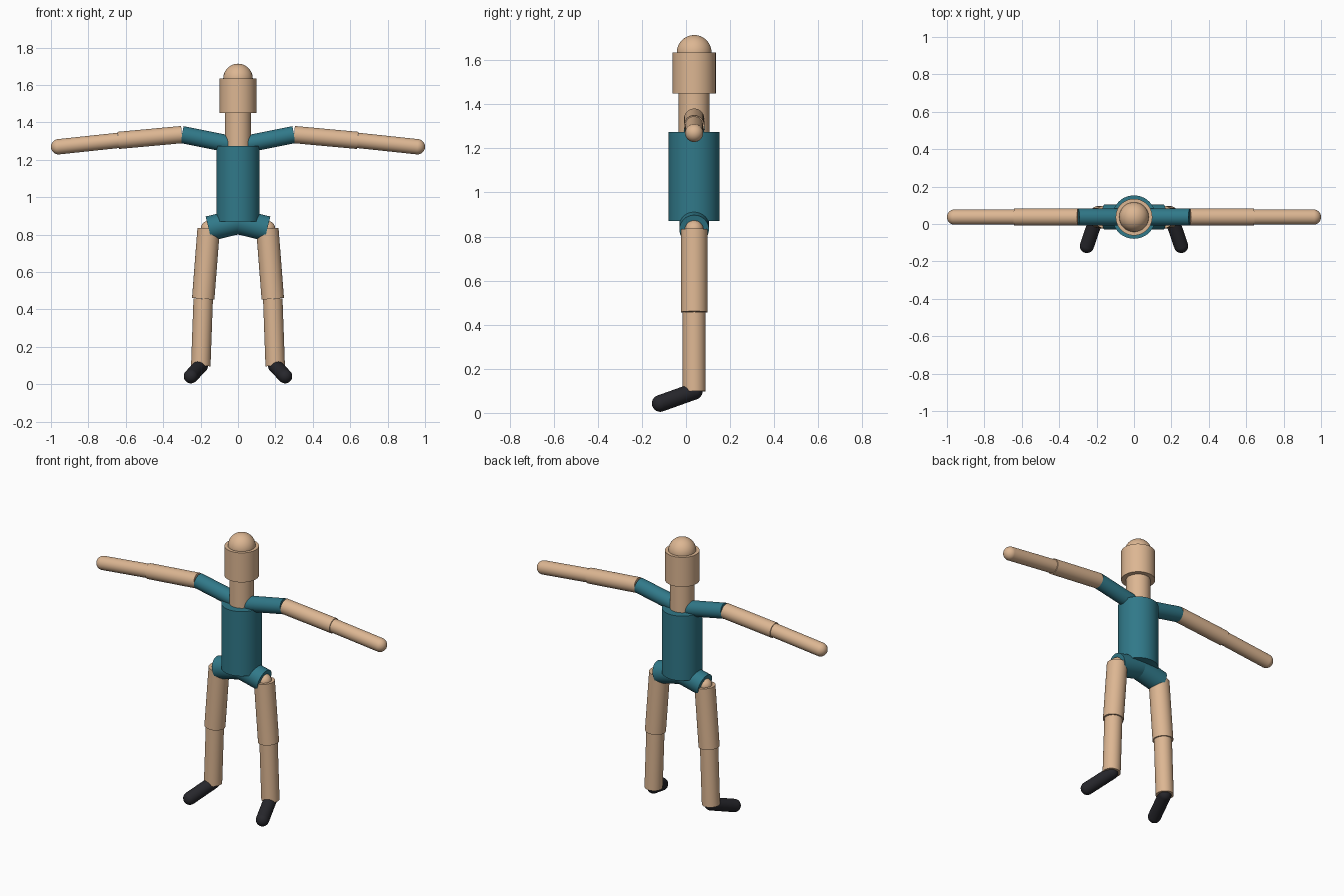
import bpy
from mathutils import Vector
from math import radians

if "Cube" in bpy.data.objects:
    bpy.data.objects.remove(bpy.data.objects["Cube"])

Y = 0.037  # depth of the body axis


def material(name, rgb):
    m = bpy.data.materials.new(name)
    m.diffuse_color = (*rgb, 1)
    m.use_nodes = True
    m.node_tree.nodes["Principled BSDF"].inputs["Base Color"].default_value = m.diffuse_color
    return m


SKIN = material("skin", (0.72, 0.47, 0.29))
TEAL = material("shirt_teal", (0.03, 0.19, 0.25))
BLACK = material("shoe_black", (0.02, 0.02, 0.025))


def finish(name, mat):
    ob = bpy.context.object
    ob.name = name
    ob.data.materials.append(mat)
    bpy.ops.object.shade_smooth_by_angle(angle=radians(35))
    return ob


def rod(name, a, b, r, mat):
    """Capped cylinder running from point a to point b."""
    a, b = Vector(a), Vector(b)
    d = b - a
    bpy.ops.mesh.primitive_cylinder_add(
        vertices=48, radius=r, depth=d.length, location=(a + b) / 2,
        rotation=d.to_track_quat('Z', 'Y').to_euler())
    return finish(name, mat)


def ball(name, c, r, mat):
    bpy.ops.mesh.primitive_uv_sphere_add(segments=48, ring_count=24, radius=r, location=c)
    return finish(name, mat)


# Trunk and head
rod("torso", (0, Y, 0.87), (0, Y, 1.275), 0.116, TEAL)
rod("neck", (0, Y, 1.275), (0, Y, 1.45), 0.07, SKIN)
rod("head", (0, Y, 1.45), (0, Y, 1.635), 0.098, SKIN)
ball("head_crown", (0, Y, 1.635), 0.079, SKIN)

for side, s in (("left", 1), ("right", -1)):
    # Arm, from torso outward
    chest = (0, Y, 1.275)
    shoulder = (s * 0.30, Y, 1.335)
    elbow = (s * 0.64, Y, 1.304)
    hand = (s * 0.959, Y, 1.27)
    rod(side + "_shoulder", chest, shoulder, 0.046, TEAL)
    rod(side + "_upper_arm", shoulder, elbow, 0.046, SKIN)
    rod(side + "_forearm", elbow, hand, 0.041, SKIN)
    ball(side + "_hand", hand, 0.041, SKIN)

    # Leg, from pelvis down
    hip = (s * 0.157, Y, 0.832)
    knee = (s * 0.186, Y, 0.457)
    ankle = (s * 0.199, Y, 0.098)
    toe = (s * 0.252, -0.117, 0.043)
    rod(side + "_hip", (0, Y, 0.87), hip, 0.067, TEAL)
    ball(side + "_hip_joint", hip, 0.042, SKIN)
    rod(side + "_thigh", hip, knee, 0.06, SKIN)
    rod(side + "_shin", knee, ankle, 0.052, SKIN)
    rod(side + "_foot", ankle, toe, 0.038, BLACK)
    ball(side + "_heel", ankle, 0.038, BLACK)
    ball(side + "_toe", toe, 0.038, BLACK)
